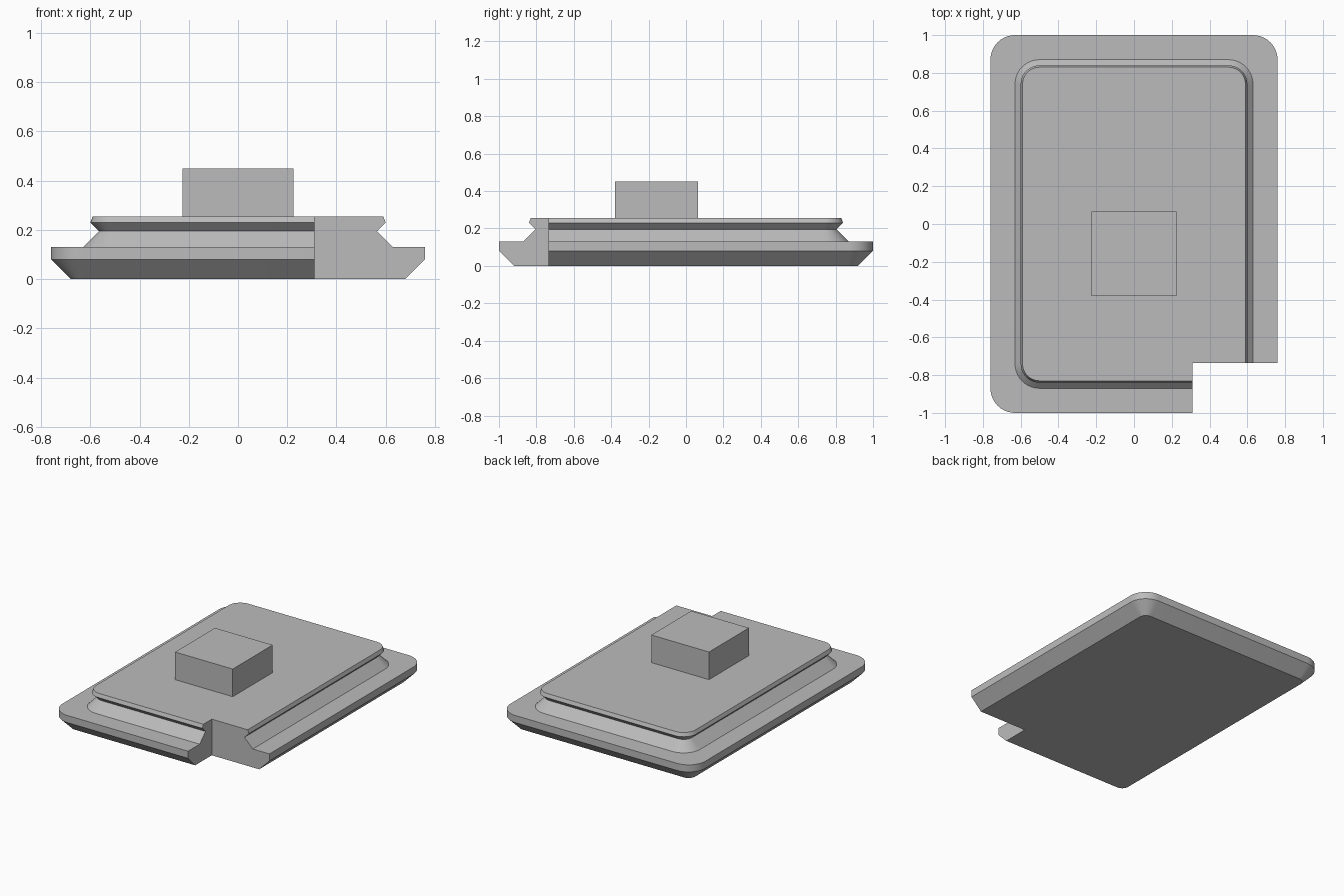
import bpy, bmesh, math
from mathutils import Matrix

cube = bpy.data.objects.get("Cube")
if cube:
    bpy.data.objects.remove(cube, do_unlink=True)

grey = bpy.data.materials.new("plain_grey")
grey.use_nodes = True
colour = (0.5, 0.5, 0.5, 1)
grey.diffuse_color = colour
grey.node_tree.nodes["Principled BSDF"].inputs["Base Color"].default_value = colour


def make_object(name, bm):
    bmesh.ops.recalc_face_normals(bm, faces=bm.faces[:])
    mesh = bpy.data.meshes.new(name)
    bm.to_mesh(mesh)
    bm.free()
    mesh.materials.append(grey)
    obj = bpy.data.objects.new(name, mesh)
    bpy.context.collection.objects.link(obj)
    return obj


def box(name, low, high):
    bm = bmesh.new()
    size = [h - l for l, h in zip(low, high)]
    centre = [(h + l) / 2 for l, h in zip(low, high)]
    bmesh.ops.create_cube(bm, size=1, matrix=Matrix.Translation(centre) @ Matrix.Diagonal((*size, 1)))
    return make_object(name, bm)


def rounded_ring(bm, half_x, half_y, radius, z, steps=10):
    ring = []
    for corner, (sx, sy) in enumerate([(1, 1), (-1, 1), (-1, -1), (1, -1)]):
        for i in range(steps + 1):
            a = (corner + i / steps) * math.pi / 2
            ring.append(bm.verts.new((sx * (half_x - radius) + radius * math.cos(a),
                                      sy * (half_y - radius) + radius * math.sin(a), z)))
    return ring


# Plate with chamfered foot, flat flange, undercut neck and rim:
# half width, half length, corner radius, height
levels = [(0.68, 0.92, 0.05, 0), (0.76, 1, 0.13, 0.08), (0.76, 1, 0.13, 0.13),
          (0.63, 0.87, 0.13, 0.13), (0.565, 0.805, 0.065, 0.195),
          (0.6, 0.84, 0.1, 0.23), (0.59, 0.83, 0.09, 0.255)]
bm = bmesh.new()
rings = [rounded_ring(bm, *level) for level in levels]
for lower, upper in zip(rings, rings[1:]):
    for i in range(len(lower)):
        j = (i + 1) % len(lower)
        bm.faces.new((lower[i], lower[j], upper[j], upper[i]))
bm.faces.new(rings[0][::-1])
bm.faces.new(rings[-1])
plate = make_object("base_plate", bm)

# Square notch through the front left corner
cutter = box("notch_cutter", (0.31, -1.2, -0.2), (1, -0.735, 0.5))
cut = plate.modifiers.new("notch", 'BOOLEAN')
cut.operation = 'DIFFERENCE'
cut.solver = 'EXACT'
cut.object = cutter
bpy.ops.object.select_all(action='DESELECT')
plate.select_set(True)
bpy.context.view_layer.objects.active = plate
bpy.ops.object.modifier_apply(modifier=cut.name)
bpy.data.objects.remove(cutter, do_unlink=True)
bpy.ops.object.shade_smooth_by_angle(angle=math.radians(25))

# Raised block on top
box("top_block", (-0.225, -0.38, 0.25), (0.225, 0.065, 0.45))
